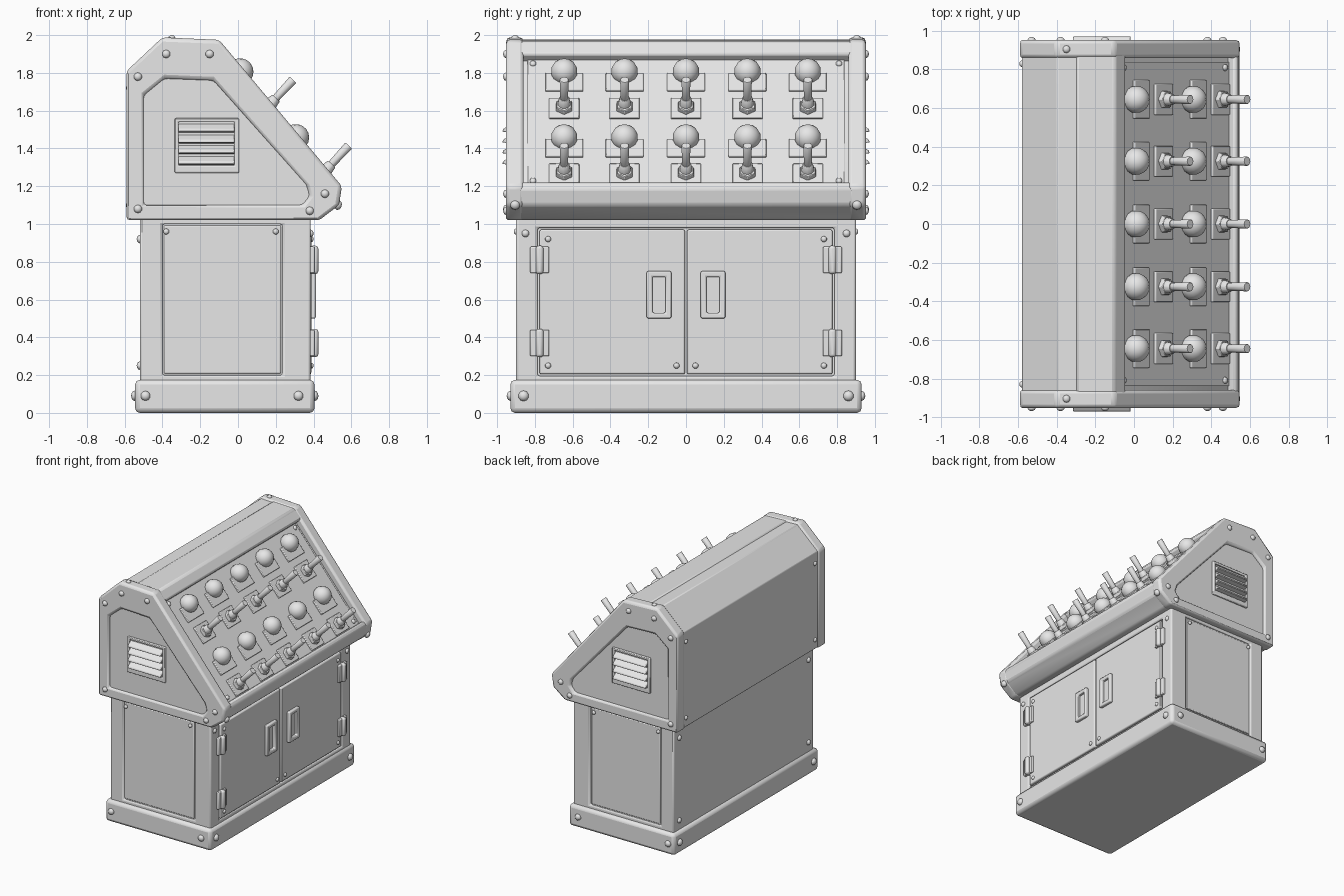
import bpy, bmesh, math
from mathutils import Matrix, Vector

if "Cube" in bpy.data.objects:
    bpy.data.objects.remove(bpy.data.objects["Cube"])

grey = bpy.data.materials.new("plain_grey")
grey.diffuse_color = (0.8, 0.8, 0.8, 1)
grey.use_nodes = True
grey.node_tree.nodes["Principled BSDF"].inputs["Base Color"].default_value = grey.diffuse_color


def finish(name, bm, bevel=0.0, segments=2):
    bmesh.ops.recalc_face_normals(bm, faces=bm.faces)
    me = bpy.data.meshes.new(name)
    bm.to_mesh(me)
    bm.free()
    me.materials.append(grey)
    ob = bpy.data.objects.new(name, me)
    bpy.context.collection.objects.link(ob)
    if bevel:
        mod = ob.modifiers.new("soft_edges", 'BEVEL')
        mod.width, mod.segments = bevel, segments
        mod.limit_method, mod.angle_limit = 'ANGLE', math.radians(25)
    bpy.ops.object.select_all(action='DESELECT')
    ob.select_set(True)
    bpy.context.view_layer.objects.active = ob
    bpy.ops.object.shade_smooth_by_angle(angle=math.radians(40))
    return ob


def box(name, lo, hi, bevel=0.01, matrix=None):
    bm = bmesh.new()
    bmesh.ops.create_cube(bm, size=1)
    for v in bm.verts:
        v.co = Vector([(a + b) / 2 + c * (b - a) for a, b, c in zip(lo, hi, v.co)])
    if matrix:
        bm.transform(matrix)
    return finish(name, bm, bevel)


# maps from a 2D profile point plus depth into space
def along_y(p, d):
    return (p[0], d, p[1])


def along_x(p, d):
    return (d, p[0], p[1])


def prism(name, pts, d0, d1, put=along_y, bevel=0.012):
    bm = bmesh.new()
    a = [bm.verts.new(put(p, d0)) for p in pts]
    b = [bm.verts.new(put(p, d1)) for p in pts]
    bm.faces.new(a)
    bm.faces.new(b[::-1])
    for i in range(len(pts)):
        j = (i + 1) % len(pts)
        bm.faces.new((a[i], a[j], b[j], b[i]))
    return finish(name, bm, bevel)


def ring(name, outer, inner, d0, d1, put=along_y, bevel=0.012):
    bm = bmesh.new()
    loops = [[bm.verts.new(put(p, d)) for p in pts]
             for pts, d in ((outer, d0), (outer, d1), (inner, d1), (inner, d0))]
    n = len(outer)
    for k in range(4):
        a, b = loops[k], loops[(k + 1) % 4]
        for i in range(n):
            j = (i + 1) % n
            bm.faces.new((a[i], a[j], b[j], b[i]))
    return finish(name, bm, bevel)


def rect(a0, a1, b0, b1):
    return [(a0, b0), (a1, b0), (a1, b1), (a0, b1)]


bolts = []  # position, outward direction, radius


def bolt(pos, axis, r=0.022):
    bolts.append((Vector(pos), Vector(axis), r))


# lower cabinet
box("plinth", (-0.545, -0.93, 0), (0.405, 0.93, 0.175), 0.025)
box("cabinet_body", (-0.52, -0.885, 0.1), (0.36, 0.885, 1.05), 0.01)
ring("door_surround", rect(-0.9, 0.9, 0.1, 1.04), rect(-0.785, 0.785, 0.195, 0.98),
     0.33, 0.385, along_x)
for s in (1, -1):
    ring("side_surround", rect(-0.52, 0.385, 0.1, 1.04), rect(-0.4, 0.235, 0.2, 1.0),
         s * 0.86, s * 0.9)
    box("side_panel", (-0.392, min(s * 0.87, s * 0.892), 0.208),
        (0.227, max(s * 0.87, s * 0.892), 0.992), 0.006)
    # doors, pulls and hinges
    y0, y1 = sorted((s * 0.006, s * 0.775))
    box("door", (0.34, y0, 0.205), (0.388, y1, 0.97), 0.008)
    y0, y1 = sorted((s * 0.078, s * 0.208))
    ring("door_pull", rect(y0, y1, 0.5, 0.75), rect(y0 + 0.03, y1 - 0.03, 0.53, 0.72),
         0.375, 0.412, along_x, 0.008)
    for z in (0.37, 0.81):
        y0, y1 = sorted((s * 0.725, s * 0.825))
        box("hinge_plate", (0.37, y0, z - 0.07), (0.405, y1, z + 0.07), 0.006)
        box("hinge_pin", (0.38, s * 0.775 - 0.02, z - 0.075),
            (0.425, s * 0.775 + 0.02, z + 0.075), 0.014)
    for z in (0.25, 0.92):
        bolt((0.388, s * 0.73, z), (1, 0, 0), 0.016)
        bolt((-0.52, s * 0.83, z), (-1, 0, 0))
    bolt((0.388, s * 0.05, 0.25), (1, 0, 0), 0.016)
    for x in (-0.49, 0.32):
        bolt((x, s * 0.93, 0.09), (0, s, 0), 0.026)
    for x in (-0.38, 0.2):
        bolt((x, s * 0.9, 0.96), (0, s, 0), 0.016)
    bolt((0.405, s * 0.86, 0.09), (1, 0, 0), 0.028)
    bolt((-0.545, s * 0.86, 0.09), (-1, 0, 0), 0.028)
    bolt((0.385, s * 0.85, 0.95), (1, 0, 0), 0.02)

# sloped hood
core = [(-0.58, 1.025), (-0.58, 1.805), (-0.397, 1.975), (-0.165, 1.965),
        (0.49, 1.195), (0.5, 1.1), (0.42, 1.025)]
prism("hood_body", core, -0.93, 0.93, bevel=0.006)
prism("top_rail", [(-0.3, 1.978), (-0.1, 1.97), (-0.04, 1.9), (-0.09, 1.85), (-0.3, 1.9)],
      -0.92, 0.92, bevel=0.015)
prism("bottom_rail", [(0.48, 1.195), (0.525, 1.225), (0.548, 1.19), (0.53, 1.1),
                      (0.43, 1.022), (0.3, 1.022)], -0.92, 0.92, bevel=0.015)
outer = [(-0.59, 1.02), (-0.59, 1.81), (-0.4, 1.988), (-0.1, 1.975),
         (0.55, 1.2), (0.535, 1.1), (0.43, 1.02)]
inner = [(-0.5, 1.1), (-0.5, 1.68), (-0.39, 1.77), (-0.13, 1.76),
         (0.36, 1.21), (0.38, 1.15), (0.34, 1.1)]
for s in (1, -1):
    ring("end_frame", outer, inner, s * 0.86, s * 0.952, bevel=0.018)
    # louvred vent
    ring("vent_frame", rect(-0.335, 0.005, 1.27, 1.56), rect(-0.315, -0.018, 1.31, 1.54),
         s * 0.92, s * 0.945, bevel=0.006)
    for i in range(4):
        z = 1.312 + i * 0.057
        prism("vent_slat", [(s * 0.92, z), (s * 0.972, z + 0.006), (s * 0.968, z + 0.02),
                            (s * 0.92, z + 0.052)], -0.315, -0.018, along_x, 0.004)
    for x, z in ((-0.53, 1.08), (-0.53, 1.78), (-0.38, 1.9), (-0.15, 1.9),
                 (0.46, 1.16), (0.38, 1.07)):
        bolt((x, s * 0.952, z), (0, s, 0), 0.022)
    for z in (1.1, 1.72):
        bolt((-0.58, s * 0.83, z), (-1, 0, 0), 0.018)
    bolt((-0.35, s * 0.905, 1.985), (0, 0, 1), 0.02)
    bolt((0.53, s * 0.905, 1.1), (1, 0, -0.3), 0.026)

# control panel
normal, up = Vector((0.764, 0, 0.645)), Vector((-0.645, 0, 0.764))


def on_slope(x, y):
    frame = Matrix((Vector((0, 1, 0)), up, normal)).transposed().to_4x4()
    return Matrix.Translation((x, y, 1.773 - 1.182 * x)) @ frame


box("control_panel", (-0.84, -0.44, -0.02), (0.84, 0.44, 0.008), 0.004, on_slope(0.205, 0))
for s in (1, -1):
    for x in (-0.06, 0.465):
        bolt(on_slope(x, s * 0.81) @ Vector((0, 0, 0.008)), normal, 0.018)


def cone(bm, r1, r2, depth, sides, matrix):
    bmesh.ops.create_cone(bm, cap_ends=True, segments=sides, radius1=r1, radius2=r2,
                          depth=depth, matrix=matrix @ Matrix.Translation((0, 0, depth / 2)))


tilt = Vector((0.68, 0, 0.733)).to_track_quat('Z', 'Y').to_matrix().to_4x4()
for y in (-0.645, -0.325, 0, 0.325, 0.645):
    for dx in (0, 0.295):
        # round lamp on its bracket
        m = on_slope(0.02 + dx, y)
        box("lamp_plate", (-0.1, -0.07, 0), (0.1, 0.05, 0.022), 0.005, m)
        bm = bmesh.new()
        bmesh.ops.create_uvsphere(bm, u_segments=14, v_segments=9, radius=0.071,
                                  matrix=on_slope(-0.012 + dx, y) @ Matrix.Translation((0, 0, 0.03)))
        cone(bm, 0.05, 0.05, 0.03, 12, on_slope(-0.005 + dx, y))
        finish("lamp", bm)
        # toggle lever on a square plate
        m = on_slope(0.143 + dx, y)
        box("toggle_plate", (-0.08, -0.07, 0), (0.08, 0.07, 0.02), 0.005, m)
        bm = bmesh.new()
        cone(bm, 0.052, 0.046, 0.045, 6, m)
        foot = Matrix.Translation(m.translation) @ tilt
        cone(bm, 0.042, 0.028, 0.085, 10, foot)
        cone(bm, 0.019, 0.025, 0.218, 10, foot)
        finish("toggle_lever", bm, 0.003, 1)

# bolt heads
bm = bmesh.new()
for pos, axis, r in bolts:
    turn = axis.to_track_quat('Z', 'Y').to_matrix().to_4x4()
    bmesh.ops.create_uvsphere(bm, u_segments=10, v_segments=6, radius=r,
                              matrix=Matrix.Translation(pos) @ turn @ Matrix.Diagonal((1, 1, 0.75, 1)))
finish("bolt_heads", bm)
